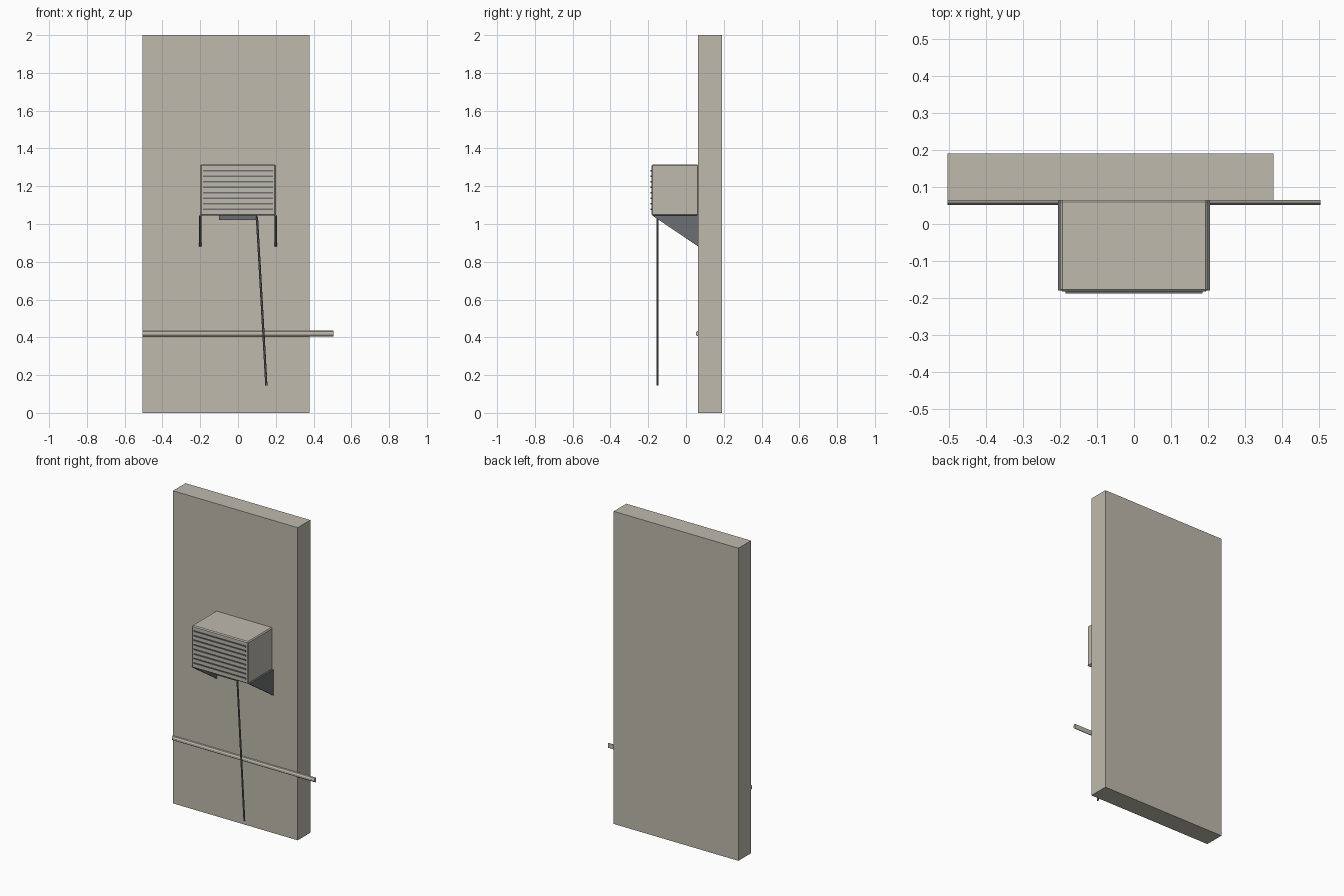
import bpy, bmesh, math
from mathutils import Vector

if "Cube" in bpy.data.objects:
    bpy.data.objects.remove(bpy.data.objects["Cube"])


def material(name, rgb):
    m = bpy.data.materials.new(name)
    m.diffuse_color = (*rgb, 1)
    m.use_nodes = True
    m.node_tree.nodes["Principled BSDF"].inputs["Base Color"].default_value = m.diffuse_color
    return m


BEIGE = material("warm beige", (0.52, 0.49, 0.42))
DARK = material("dark slate grey", (0.15, 0.16, 0.175))


def finish(name, bm, mat):
    bmesh.ops.recalc_face_normals(bm, faces=bm.faces)
    me = bpy.data.meshes.new(name)
    bm.to_mesh(me)
    bm.free()
    me.materials.append(mat)
    ob = bpy.data.objects.new(name, me)
    bpy.context.collection.objects.link(ob)
    return ob


def prism(name, profile, x0, x1, mat):
    """Extrude a (y, z) profile along x."""
    bm = bmesh.new()
    face = bm.faces.new([bm.verts.new((x0, y, z)) for y, z in profile])
    ext = bmesh.ops.extrude_face_region(bm, geom=[face])
    moved = [v for v in ext["geom"] if isinstance(v, bmesh.types.BMVert)]
    bmesh.ops.translate(bm, verts=moved, vec=(x1 - x0, 0, 0))
    return finish(name, bm, mat)


def box(name, x0, x1, y0, y1, z0, z1, mat):
    return prism(name, [(y0, z0), (y1, z0), (y1, z1), (y0, z1)], x0, x1, mat)


# Wall slab
box("wall", -0.505, 0.378, 0.064, 0.191, 0, 2, BEIGE)

# Half-round trim rail running past the wall edge
rail = [(0.065 - 0.014 * math.sin(a), 0.42 + 0.015 * math.cos(a))
        for a in (math.pi * i / 5 for i in range(6))]
prism("trim_rail", rail, -0.505, 0.505, BEIGE)

# Air conditioner casing with small bevelled edges
case = box("casing", -0.2, 0.2, -0.183, 0.066, 1.045, 1.315, BEIGE)
bev = case.modifiers.new("edge_bevel", "BEVEL")
bev.width = 0.006
bev.segments = 1

# Front grille slats
for i in range(8):
    z = 1.078 + i * 0.0292
    box(f"grille_slat_{i + 1}", -0.185, 0.185, -0.188, -0.18,
        z - 0.004, z + 0.004, DARK)

# Triangular support brackets
for side, x in (("left", -0.2), ("right", 0.2)):
    prism(f"bracket_{side}", [(-0.18, 1.046), (0.066, 1.046), (0.066, 0.88)],
          x - 0.006, x + 0.006, DARK)

# Drip tray under the casing
box("drip_tray", -0.1, 0.1, -0.145, 0.06, 1.022, 1.046, DARK)

# Slanted drain hose
a, b = Vector((0.1, -0.15, 1.04)), Vector((0.15, -0.15, 0.145))
bm = bmesh.new()
bmesh.ops.create_cone(bm, cap_ends=True, segments=6, radius1=0.006,
                      radius2=0.006, depth=(b - a).length)
hose = finish("drain_hose", bm, DARK)
hose.location = (a + b) / 2
hose.rotation_euler = (b - a).to_track_quat("Z", "Y").to_euler()
